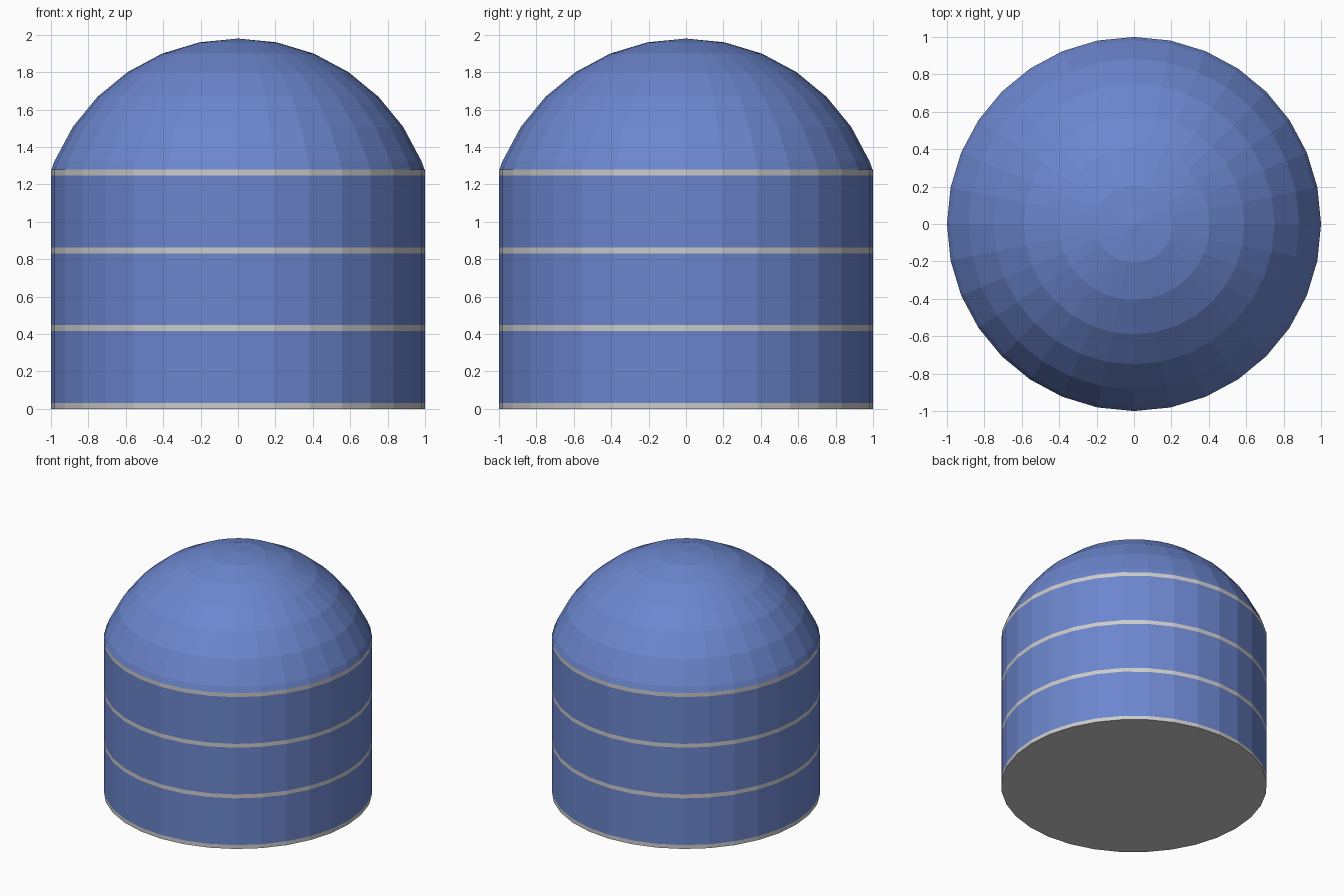
import bpy, bmesh, math

if "Cube" in bpy.data.objects:
    bpy.data.objects.remove(bpy.data.objects["Cube"])

SIDES = 32

blue = bpy.data.materials.new("blue_panel")
blue.diffuse_color = (0.15, 0.24, 0.62, 1)
blue.use_nodes = True
blue.node_tree.nodes["Principled BSDF"].inputs["Base Color"].default_value = blue.diffuse_color


def lathe(name, profile, mat=None, cap_bottom=False):
    """Revolve (radius, z) points around z; radius 0 makes a pole."""
    bm = bmesh.new()
    rings = []
    for r, z in profile:
        n = SIDES if r > 0 else 1
        rings.append([bm.verts.new((r * math.cos(2 * math.pi * i / SIDES),
                                    r * math.sin(2 * math.pi * i / SIDES), z))
                      for i in range(n)])
    for a, b in zip(rings, rings[1:]):
        for i in range(SIDES):
            j = (i + 1) % SIDES
            if len(b) == 1:
                bm.faces.new((a[i], a[j], b[0]))
            else:
                bm.faces.new((a[i], a[j], b[j], b[i]))
    if cap_bottom:
        bm.faces.new(rings[0][::-1])
    mesh = bpy.data.meshes.new(name)
    bm.to_mesh(mesh)
    bm.free()
    obj = bpy.data.objects.new(name, mesh)
    bpy.context.collection.objects.link(obj)
    if mat:
        mesh.materials.append(mat)
    return obj


# Drum: four grey seam bands with three blue wall courses between them
PITCH, BAND = 0.416, 0.032
for k in range(4):
    z = k * PITCH
    lathe(f"seam_band_{k + 1}", [(1, z), (1, z + BAND)], cap_bottom=(k == 0))
    if k < 3:
        lathe(f"wall_course_{k + 1}", [(1, z + BAND), (1, z + PITCH)], blue)

# Dome roof: cap of a sphere slightly wider than the drum
R, TOP = 1.062, 1.98
profile = [(1, 3 * PITCH + BAND - 0.008)]
for k in range(6, -1, -1):
    a = k * math.pi / 16
    profile.append((R * math.sin(a), TOP - R * (1 - math.cos(a))))
lathe("dome_roof", profile, blue)
